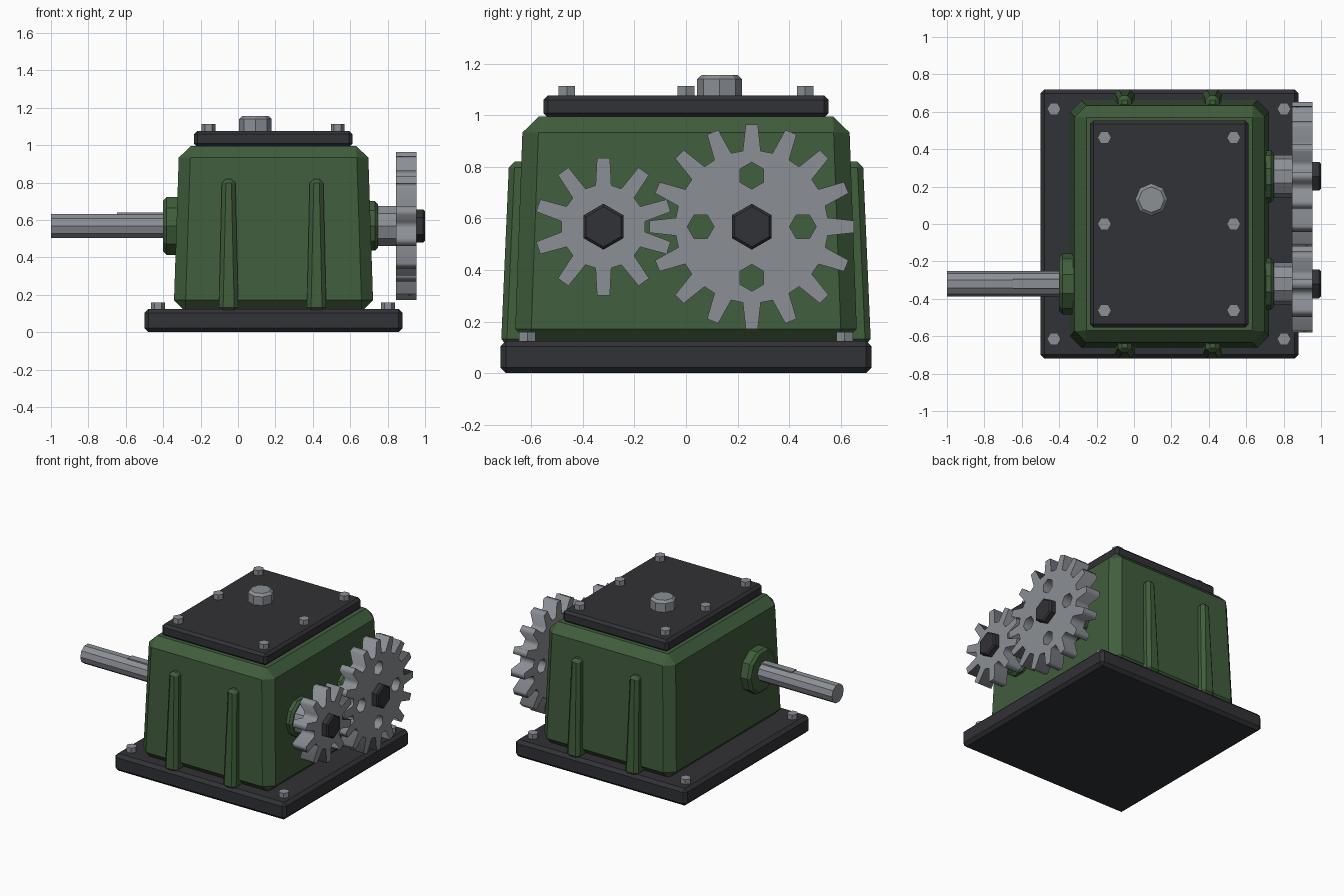
import bpy, bmesh
from math import sin, cos, pi, radians
from mathutils import Matrix

if "Cube" in bpy.data.objects:
    bpy.data.objects.remove(bpy.data.objects["Cube"])


def material(name, rgb):
    m = bpy.data.materials.new(name)
    m.diffuse_color = (*rgb, 1)
    m.use_nodes = True
    m.node_tree.nodes["Principled BSDF"].inputs["Base Color"].default_value = m.diffuse_color
    return m


GREEN = material("green_paint", (0.052, 0.11, 0.045))
DARK = material("dark_iron", (0.031, 0.032, 0.037))
STEEL = material("steel", (0.26, 0.275, 0.3))


def finish(bm, name, mat, bevel=0, angle=30):
    bmesh.ops.recalc_face_normals(bm, faces=bm.faces)
    me = bpy.data.meshes.new(name)
    bm.to_mesh(me)
    bm.free()
    me.materials.append(mat)
    ob = bpy.data.objects.new(name, me)
    bpy.context.collection.objects.link(ob)
    if bevel:
        b = ob.modifiers.new("chamfer", "BEVEL")
        b.width, b.segments = bevel, 1
        b.limit_method, b.angle_limit = "ANGLE", radians(angle)
    return ob


def loft(name, rings, mat, bevel=0, angle=30):
    """Solid between two matching rings of points."""
    bm = bmesh.new()
    a, b = [[bm.verts.new(p) for p in r] for r in rings]
    bm.faces.new(a)
    bm.faces.new(b)
    n = len(a)
    for i in range(n):
        j = (i + 1) % n
        bm.faces.new((a[i], a[j], b[j], b[i]))
    return finish(bm, name, mat, bevel, angle)


def block(name, low, high, mat, bevel=0):
    """Tapered box: low and high are (x0, x1, y0, y1, z)."""
    return loft(name, [[(x0, y0, z), (x1, y0, z), (x1, y1, z), (x0, y1, z)]
                       for x0, x1, y0, y1, z in (low, high)], mat, bevel)


def prism(name, axis, start, end, c, r, sides, mat, phase=0, bevel=0):
    """Regular prism along x (c = y, z) or z (c = x, y); only the end rims are chamfered."""
    rings = []
    for t in (start, end):
        uv = [(c[0] + r * cos(phase + 2 * pi * i / sides),
               c[1] + r * sin(phase + 2 * pi * i / sides)) for i in range(sides)]
        rings.append([(t, u, v) if axis == "x" else (u, v, t) for u, v in uv])
    return loft(name, rings, mat, bevel, 65)


def gear(name, y, z, teeth, root, tip, holes=()):
    """Toothed plate with optional hexagonal holes, as a filled extruded curve."""
    outline = []
    for i in range(teeth):
        for frac, r in ((-.3, root), (-.15, tip), (.15, tip), (.3, root)):
            a = pi / 2 + 2 * pi * (i + frac) / teeth
            outline.append((r * cos(a), r * sin(a)))
    loops = [outline]
    for a in holes:
        loops.append([(.198 * cos(a) + .052 * cos(a + k * pi / 3),
                       .198 * sin(a) + .052 * sin(a + k * pi / 3)) for k in range(6)])
    cu = bpy.data.curves.new(name, "CURVE")
    cu.dimensions, cu.fill_mode, cu.extrude = "2D", "BOTH", 0.055
    for pts in loops:
        s = cu.splines.new("POLY")
        s.points.add(len(pts) - 1)
        for p, (u, v) in zip(s.points, pts):
            p.co = (u, v, 0, 1)
        s.use_cyclic_u = True
    tmp = bpy.data.objects.new(name + "_outline", cu)
    bpy.context.collection.objects.link(tmp)
    bpy.context.view_layer.update()
    me = tmp.evaluated_get(bpy.context.evaluated_depsgraph_get()).to_mesh()
    bm = bmesh.new()
    bm.from_mesh(me)
    bpy.data.objects.remove(tmp)
    bmesh.ops.remove_doubles(bm, verts=bm.verts, dist=1e-5)
    # local x, y, z become world y, z, x
    bm.transform(Matrix(((0, 0, 1, .9), (1, 0, 0, y), (0, 1, 0, z), (0, 0, 0, 1))))
    return finish(bm, name, STEEL)


CX, AXIS_Z, Y_IN, Y_BIG = 0.19, 0.568, -0.32, 0.255

# Base plate, housing and lid
block("base_plate", (-.5, .88, -.72, .72, 0), (-.5, .88, -.72, .72, .125), DARK, .022)
block("housing", (CX - .534, CX + .534, -.664, .664, .11),
      (CX - .505, CX + .505, -.632, .632, .995), GREEN, .062)
block("lid", (-.235, .612, -.553, .553, .99), (-.235, .612, -.553, .553, 1.077), DARK, .018)

# Stiffening ribs on front and back
for x in (-.05, .42):
    for side, s in (("front", -1), ("back", 1)):
        block(f"{side}_rib", (x - .052, x + .052, s * .6, s * .717, .11),
              (x - .036, x + .036, s * .6, s * .686, .82), GREEN, .022)

# Bolts on lid and base
for x in (-.158, .533):
    for y in (-.462, 0, .462):
        prism("lid_bolt", "z", 1.06, 1.114, (x, y), .037, 6, STEEL)
for x in (-.428, .802):
    for y in (-.615, .615):
        prism("base_bolt", "z", .11, .16, (x, y), .037, 6, STEEL)

# Breather cap
prism("breather_cap", "z", 1.06, 1.157, (.093, .13), .087, 8, STEEL, bevel=.017)

# Input side: bearing boss, shaft and key
prism("input_boss", "x", -.4, -.28, (Y_IN, AXIS_Z), .163, 10, GREEN, bevel=.018)
prism("input_shaft", "x", -1, -.3, (Y_IN, AXIS_Z), .068, 10, STEEL)
block("shaft_key", (-.648, -.38, Y_IN - .025, Y_IN + .025, .57),
      (-.648, -.38, Y_IN - .025, Y_IN + .025, .639), STEEL)

# Output side: bosses, stub shafts, nuts
for name, y in (("pinion", Y_IN), ("wheel", Y_BIG)):
    prism(f"{name}_boss", "x", .66, .748, (y, AXIS_Z), .139, 10, GREEN, bevel=.016)
    prism(f"{name}_shaft", "x", .7, .86, (y, AXIS_Z), .113, 10, STEEL)
    prism(f"{name}_nut", "x", .94, 1, (y, AXIS_Z), .089, 6, DARK, pi / 2, .01)

# Meshing gears
gear("pinion_gear", Y_IN, AXIS_Z, 10, .163, .267)
gear("wheel_gear", Y_BIG, AXIS_Z, 16, .296, .397, [k * pi / 2 for k in range(4)])
